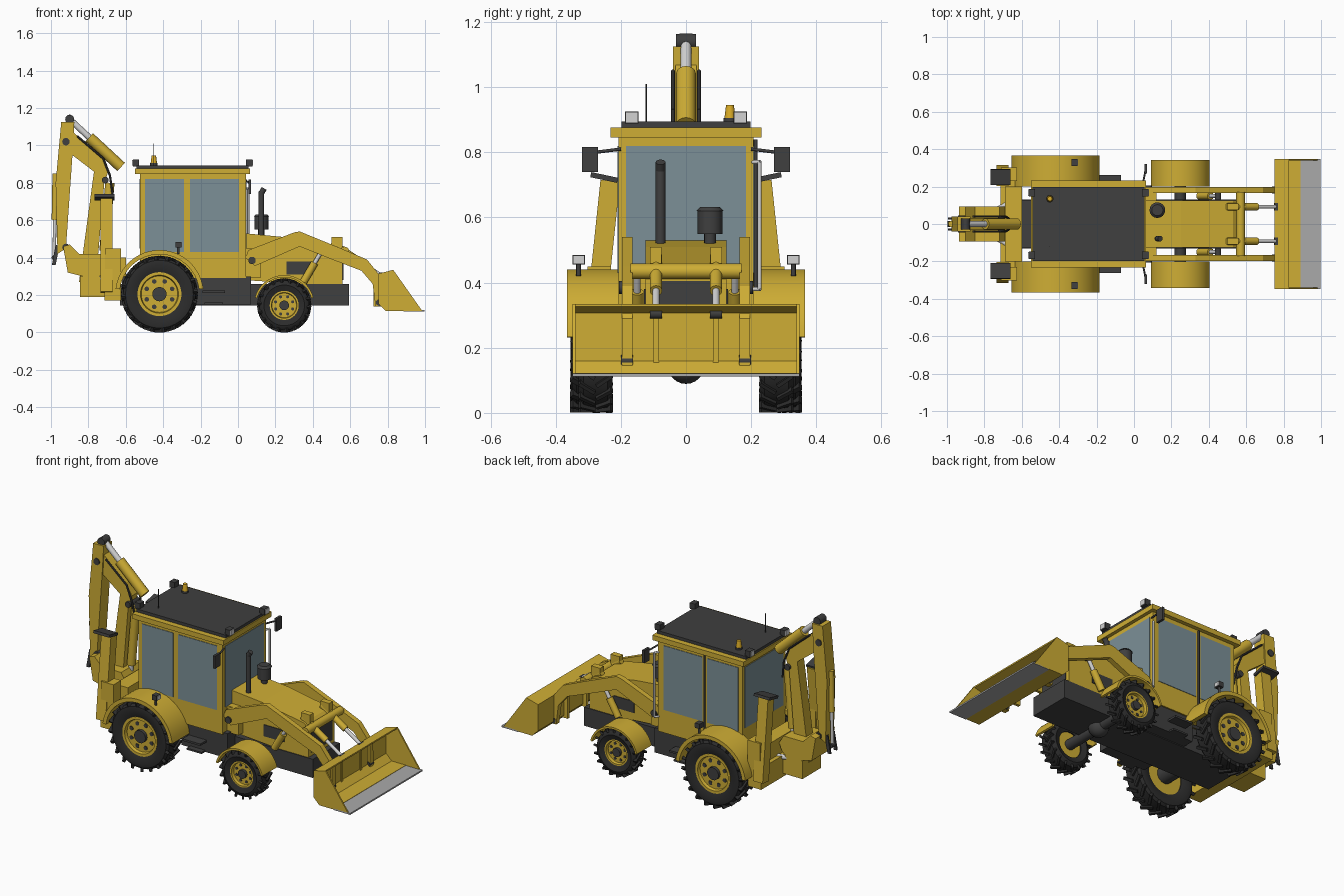
import bpy, bmesh
from math import radians, pi, cos, sin
from mathutils import Vector, Matrix

if "Cube" in bpy.data.objects:
    bpy.data.objects.remove(bpy.data.objects["Cube"])


def material(name, *rgb):
    m = bpy.data.materials.new(name)
    m.use_nodes = True
    m.diffuse_color = (*rgb, 1)
    m.node_tree.nodes["Principled BSDF"].inputs["Base Color"].default_value = (*rgb, 1)
    return m


YELLOW = material("machine yellow", 0.62, 0.42, 0.035)
DARK = material("dark grey", 0.05, 0.05, 0.05)
TYRE = material("tyre black", 0.025, 0.025, 0.025)
GLASS = material("window glass", 0.2, 0.28, 0.31)
STEEL = material("worn steel", 0.4, 0.4, 0.4)
WHITE = material("bright metal", 0.65, 0.65, 0.65)
AMBER = material("beacon amber", 0.72, 0.42, 0.02)
SIDES = ((-1, "near"), (1, "far"))


def finish(name, bm, mat, smooth=False):
    bmesh.ops.recalc_face_normals(bm, faces=bm.faces)
    mesh = bpy.data.meshes.new(name)
    bm.to_mesh(mesh)
    bm.free()
    mesh.materials.append(mat)
    ob = bpy.data.objects.new(name, mesh)
    bpy.context.collection.objects.link(ob)
    if smooth:
        bpy.ops.object.select_all(action="DESELECT")
        ob.select_set(True)
        bpy.context.view_layer.objects.active = ob
        bpy.ops.object.shade_smooth_by_angle(angle=radians(35))
    return ob


def prism(name, mat, pts, y0, y1, smooth=False):
    """Side profile in x and z, extruded along y."""
    bm = bmesh.new()
    face = bm.faces.new([bm.verts.new((x, y0, z)) for x, z in pts])
    ext = bmesh.ops.extrude_face_region(bm, geom=[face])
    bmesh.ops.translate(bm, vec=(0, y1 - y0, 0),
                        verts=[v for v in ext["geom"] if isinstance(v, bmesh.types.BMVert)])
    return finish(name, bm, mat, smooth)


def box(name, mat, x0, x1, y0, y1, z0, z1):
    return prism(name, mat, [(x0, z0), (x1, z0), (x1, z1), (x0, z1)], y0, y1)


def rod(name, mat, p, q, r, r2=None, segs=16):
    p, q = Vector(p), Vector(q)
    bm = bmesh.new()
    m = Matrix.Translation((p + q) / 2) @ (q - p).to_track_quat("Z", "Y").to_matrix().to_4x4()
    bmesh.ops.create_cone(bm, cap_ends=True, segments=segs, radius1=r,
                          radius2=r if r2 is None else r2, depth=(q - p).length, matrix=m)
    return finish(name, bm, mat, True)


def pin(name, x, z, r, y):
    rod(name, DARK, (x, -y, z), (x, y, z), r)


def cylinder(name, p, q, r, split=0.6):
    """Hydraulic ram: yellow barrel, bright rod and dark end eye."""
    p, q = Vector(p), Vector(q)
    mid = p.lerp(q, split)
    rod(name + "_barrel", YELLOW, p, mid, r)
    rod(name + "_rod", WHITE, mid, q, r * 0.55)
    rod(name + "_eye", DARK, q - Vector((0, r, 0)), q + Vector((0, r, 0)), r * 0.8)


def arc(x, z, r, a, b, n=24):
    return [(x + r * cos(radians(a + (b - a) * i / n)), z + r * sin(radians(a + (b - a) * i / n)))
            for i in range(n + 1)]


def lathe(name, mat, prof, x, z):
    bm = bmesh.new()
    vs = [bm.verts.new((x, y, z + r)) for r, y in prof]
    es = [bm.edges.new(e) for e in zip(vs, vs[1:])]
    bmesh.ops.spin(bm, geom=vs + es, cent=(x, 0, z), axis=(0, 1, 0), angle=2 * pi, steps=48)
    bmesh.ops.remove_doubles(bm, verts=bm.verts, dist=1e-5)
    return finish(name, bm, mat, True)


def wheel(name, x, R, rim, ya, yb, s, lugs):
    w, mid, b = yb - ya, (ya + yb) / 2, R - 0.012
    # carcass
    shape = [(rim, 0.12), (R * 0.75, 0), (b - 0.012, 0.04), (b, 0.15), (b, 0.85),
             (b - 0.012, 0.96), (R * 0.75, 1), (rim, 0.88), (rim, 0.12)]
    lathe(name + "_tyre", TYRE, [(r, s * (ya + w * t)) for r, t in shape], x, R)
    # slanted tread lugs
    bm = bmesh.new()
    for i in range(lugs * 2):
        side = 1 if i % 2 else -1
        m = (Matrix.Translation((x, s * mid, R)) @ Matrix.Rotation(pi * i / lugs, 4, "Y")
             @ Matrix.Translation((0, side * w * 0.25, R - 0.012))
             @ Matrix.Rotation(side * radians(35), 4, "Z")
             @ Matrix.Diagonal((R * 0.08, w * 0.54, 0.022, 1)))
        bmesh.ops.create_cube(bm, size=1, matrix=m)
    finish(name + "_tread", bm, TYRE)
    # dished rim, hub and holes
    face = yb - 0.03
    dish = [(0, face), (rim * 0.86, face), (rim * 0.9, yb - 0.012), (rim * 1.04, yb - 0.012),
            (rim * 1.04, ya + 0.02), (0, ya + 0.02)]
    lathe(name + "_rim", YELLOW, [(r, s * y) for r, y in dish], x, R)
    rod(name + "_hub", DARK, (x, s * face, R), (x, s * (face + 0.018), R), rim * 0.34)
    for hx, hz in arc(x, R, rim * 0.65, 22.5, 337.5, 7):
        rod(name + "_rim_hole", DARK, (hx, s * face, hz), (hx, s * (face + 0.003), hz), rim * 0.11, segs=10)


# Wheels, mudguards and axles
for s, n in SIDES:
    wheel("rear_wheel_" + n, -0.42, 0.205, 0.113, 0.227, 0.355, s, 20)
    wheel("front_wheel_" + n, 0.247, 0.145, 0.076, 0.225, 0.33, s, 18)
    prism("rear_mudguard_" + n, YELLOW, arc(-0.42, 0.205, 0.236, 7, 173)
          + arc(-0.42, 0.205, 0.213, 173, 7), s * 0.2, s * 0.365, True)
    prism("front_mudguard_" + n, YELLOW, arc(0.247, 0.145, 0.162, 15, 165)
          + arc(0.247, 0.145, 0.15, 165, 15), s * 0.2, s * 0.342, True)
    box("mudguard_lamp_" + n, DARK, -0.335, -0.303, s * 0.31, s * 0.348, 0.455, 0.485)
    box("mudguard_lens_" + n, WHITE, -0.303, -0.299, s * 0.313, s * 0.345, 0.458, 0.482)
    rod("mudguard_lamp_stalk_" + n, DARK, (-0.32, s * 0.33, 0.42), (-0.32, s * 0.33, 0.46), 0.007)
    box("step_upper_" + n, DARK, -0.19, -0.07, s * 0.19, s * 0.262, 0.212, 0.224)
    box("step_lower_" + n, DARK, -0.18, -0.08, s * 0.19, s * 0.235, 0.15, 0.16)
    box("side_tank_" + n, DARK, -0.24, 0.07, s * 0.12, s * 0.2, 0.15, 0.3)
for x, z, r in ((-0.42, 0.205, 0.05), (0.247, 0.145, 0.03)):
    pin("axle", x, z, r, 0.25)
bm = bmesh.new()
bmesh.ops.create_uvsphere(bm, u_segments=20, v_segments=12, radius=0.056,
                          matrix=Matrix.Translation((0.247, 0, 0.145)))
finish("front_differential", bm, DARK, True)
box("chassis", DARK, -0.63, 0.594, -0.13, 0.13, 0.145, 0.258)
box("chassis_upper", DARK, -0.62, 0.05, -0.125, 0.125, 0.25, 0.31)

# Cab with glass plates and roof
box("cab_body", YELLOW, -0.524, 0.043, -0.208, 0.208, 0.29, 0.85)
for s, n in SIDES:
    for x0, x1 in ((-0.497, -0.289), (-0.257, 0.005)):
        box("side_window_" + n, GLASS, x0, x1, s * 0.205, s * 0.211, 0.43, 0.82)
box("windscreen", GLASS, 0.04, 0.046, -0.185, 0.185, 0.45, 0.82)
box("rear_window", GLASS, -0.527, -0.52, -0.185, 0.185, 0.45, 0.82)
box("roof_rim", YELLOW, -0.55, 0.064, -0.232, 0.232, 0.846, 0.876)
box("roof_top", DARK, -0.543, 0.057, -0.198, 0.198, 0.87, 0.894)
rod("door_hinge", DARK, (-0.273, 0.214, 0.32), (-0.273, 0.214, 0.84), 0.006)
for s, n in SIDES:
    for x, d, e in ((-0.545, -1, "rear"), (0.06, 1, "front")):
        box(f"roof_lamp_{e}_{n}", DARK, x - 0.017, x + 0.017, s * 0.146, s * 0.188, 0.888, 0.925)
        box(f"roof_lens_{e}_{n}", WHITE, x + d * 0.017, x + d * 0.021, s * 0.149, s * 0.185, 0.892, 0.922)
    mirror = box("mirror_" + n, DARK, 0.055, 0.07, s * 0.27, s * 0.32, 0.74, 0.817)
    rod("mirror_arm_" + n, DARK, (0.045, s * 0.2, 0.81), (0.06, s * 0.28, 0.8), 0.005)
rod("beacon_base", DARK, (-0.45, 0.135, 0.89), (-0.45, 0.135, 0.905), 0.02)
rod("beacon", AMBER, (-0.45, 0.135, 0.905), (-0.45, 0.135, 0.945), 0.017, 0.012)
rod("aerial", DARK, (-0.45, -0.122, 0.88), (-0.45, -0.122, 1.01), 0.0025, segs=6)
rod("grab_rail", WHITE, (0.055, 0.226, 0.38), (0.055, 0.226, 0.77), 0.006)
for z in (0.38, 0.77):
    rod("grab_rail_mount", WHITE, (0.055, 0.228, z), (0.035, 0.2, z), 0.006)

# Bonnet, grille and stacks
prism("bonnet", YELLOW, [(0.04, 0.28), (0.04, 0.53), (0.25, 0.51), (0.53, 0.46), (0.56, 0.435),
                         (0.56, 0.255), (0.4, 0.255)], -0.125, 0.125)
box("front_grille", DARK, 0.555, 0.564, -0.1, 0.1, 0.28, 0.405)
for s, n in SIDES:
    box("bonnet_vent_" + n, DARK, 0.26, 0.4, s * 0.12, s * 0.129, 0.31, 0.38)
rod("exhaust_pipe", DARK, (0.125, -0.078, 0.5), (0.125, -0.078, 0.755), 0.015)
rod("exhaust_tip", DARK, (0.125, -0.078, 0.745), (0.14, -0.078, 0.77), 0.015)
rod("air_filter_neck", DARK, (0.125, 0.074, 0.5), (0.125, 0.074, 0.56), 0.018)
rod("air_filter", DARK, (0.125, 0.074, 0.55), (0.125, 0.074, 0.62), 0.038)
rod("air_filter_cap", DARK, (0.125, 0.074, 0.62), (0.125, 0.074, 0.632), 0.042, 0.03)

# Loader arms and rams
arm = [(0.04, 0.4), (0.055, 0.44), (0.3, 0.535), (0.33, 0.54), (0.55, 0.45), (0.69, 0.39), (0.77, 0.29),
       (0.772, 0.14), (0.735, 0.14), (0.72, 0.26), (0.66, 0.33), (0.53, 0.38), (0.33, 0.46), (0.09, 0.355)]
for s, n in SIDES:
    prism("loader_arm_" + n, YELLOW, arm, s * 0.165, s * 0.197)
    box("loader_post_" + n, YELLOW, 0.043, 0.12, s * 0.12, s * 0.165, 0.29, 0.45)
    rod("loader_pivot_" + n, DARK, (0.075, s * 0.15, 0.385), (0.075, s * 0.205, 0.385), 0.02)
    cylinder("lift_ram_" + n, (0.35, s * 0.15, 0.27), (0.45, s * 0.15, 0.44), 0.02)
    cylinder("tilt_ram_" + n, (0.5, s * 0.092, 0.48), (0.765, s * 0.092, 0.305), 0.019)
    box("tilt_link_" + n, YELLOW, 0.5, 0.56, s * 0.075, s * 0.11, 0.42, 0.51)
    rod("loader_pin_" + n, DARK, (0.755, s * 0.162, 0.16), (0.755, s * 0.2, 0.16), 0.018)
    box("bucket_rib_" + n, YELLOW, 0.725, 0.764, s * 0.083, s * 0.1, 0.14, 0.29)
rod("arm_crossbar", YELLOW, (0.57, -0.17, 0.435), (0.57, 0.17, 0.435), 0.024)

# Loader bucket
prism("bucket_shell", YELLOW, [(0.83, 0.335), (0.75, 0.314), (0.75, 0.155), (0.79, 0.115), (0.89, 0.115),
                               (0.89, 0.123), (0.795, 0.123), (0.758, 0.16), (0.758, 0.307), (0.83, 0.326)], -0.347, 0.347)
for s, n in SIDES:
    prism("bucket_side_" + n, YELLOW, [(0.83, 0.335), (0.75, 0.314), (0.75, 0.155), (0.79, 0.115),
                                       (0.985, 0.115)], s * 0.339, s * 0.348)
box("bucket_cutting_edge", STEEL, 0.885, 0.997, -0.348, 0.348, 0.112, 0.121)

# Rear frame and stabilisers
box("rear_frame", YELLOW, -0.715, -0.625, -0.3, 0.3, 0.17, 0.3)
box("rear_frame_upper", YELLOW, -0.69, -0.6, -0.2, 0.2, 0.3, 0.4)
for s, n in SIDES:
    leg = box("stabiliser_leg_" + n, YELLOW, -0.735, -0.67, -0.03, 0.03, 0, 0.5)
    leg.location, leg.rotation_euler = (0, s * 0.285, 0.215), (s * radians(6), 0, 0)
    pad = box("stabiliser_pad_" + n, DARK, -0.767, -0.66, -0.042, 0.042, 0, 0.016)
    pad.location, pad.rotation_euler = (0, s * 0.253, 0.715), (s * radians(12), 0, 0)
    box("stabiliser_bracket_" + n, YELLOW, -0.71, -0.625, s * 0.23, s * 0.302, 0.28, 0.45)
    rod("swing_ram_" + n, WHITE, (-0.64, s * 0.13, 0.3), (-0.78, s * 0.05, 0.28), 0.014)
box("swing_base", YELLOW, -0.845, -0.7, -0.09, 0.09, 0.19, 0.3)

# Digging boom, stick and rams
prism("boom", YELLOW, [(-0.85, 0.27), (-0.76, 0.27), (-0.715, 0.8), (-0.69, 0.87), (-0.73, 0.94),
                       (-0.88, 1.07), (-0.95, 1.05), (-0.94, 0.99), (-0.77, 0.86)], -0.032, 0.032)
prism("stick", YELLOW, [(-0.945, 1.125), (-0.875, 1.125), (-0.885, 0.95), (-0.92, 0.45), (-0.965, 0.42),
                        (-0.975, 0.8)], -0.04, 0.04)
cylinder("stick_ram", (-0.625, 0, 0.885), (-0.9, 0, 1.14), 0.03, 0.62)
cylinder("boom_ram", (-0.685, 0, 0.8), (-0.73, 0, 0.28), 0.025, 0.7)
cylinder("digger_ram", (-0.975, 0, 0.85), (-0.983, 0, 0.4), 0.017, 0.55)
for x, z, r in ((-0.92, 1.02, 0.02), (-0.71, 0.815, 0.018), (-0.92, 0.455, 0.02), (-0.9, 1.145, 0.02)):
    pin("boom_pin", x, z, r, 0.046 if z < 1.1 else 0.02)
for s, n in SIDES:
    path = [(-0.86, s * 0.04, 1.05), (-0.72, s * 0.04, 0.93), (-0.685, s * 0.04, 0.84), (-0.67, s * 0.03, 0.74)]
    for a, b in zip(path, path[1:]):
        rod("hose_" + n, DARK, a, b, 0.006, segs=8)
    prism("digger_link_" + n, DARK, [(-0.995, 0.36), (-0.975, 0.36), (-0.955, 0.46), (-0.975, 0.47)], s * 0.025, s * 0.035)

# Digging bucket
prism("digger_bucket", YELLOW, [(-0.935, 0.46), (-0.9, 0.47), (-0.85, 0.42), (-0.72, 0.42), (-0.69, 0.37)]
      + arc(-0.78, 0.375, 0.085, -10, -110, 8) + [(-0.91, 0.32)], -0.093, 0.093, True)
